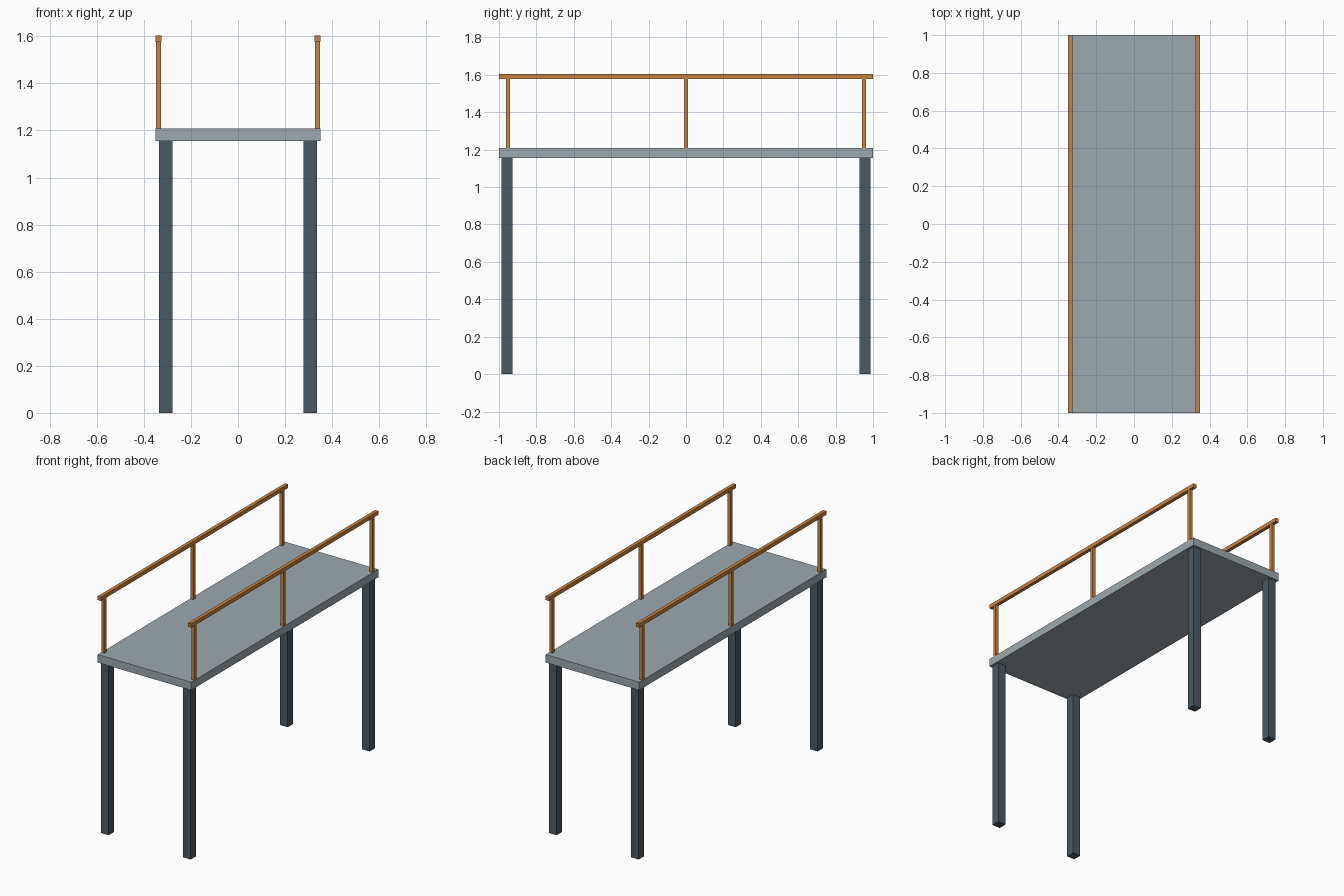
import bpy

cube = bpy.data.objects.get("Cube")
if cube:
    bpy.data.objects.remove(cube, do_unlink=True)


def material(name, rgb):
    mat = bpy.data.materials.new(name)
    mat.use_nodes = True
    mat.diffuse_color = (*rgb, 1)
    mat.node_tree.nodes["Principled BSDF"].inputs["Base Color"].default_value = (*rgb, 1)
    return mat


def box(name, center, size, mat):
    bpy.ops.mesh.primitive_cube_add(size=1, location=center)
    obj = bpy.context.object
    obj.name = name
    obj.scale = size
    bpy.ops.object.transform_apply(location=False, rotation=False, scale=True)
    obj.data.materials.append(mat)
    return obj


deck_grey = material("pale blue grey", (0.34, 0.40, 0.43))
leg_grey = material("dark slate", (0.07, 0.10, 0.122))
rail_orange = material("orange", (0.59, 0.235, 0.05))

DECK_BOTTOM, DECK_TOP = 1.155, 1.209
RAIL_BOTTOM, RAIL_TOP = 1.578, 1.604
RAIL_X = 0.338

# Platform deck
box("deck", (0, 0, (DECK_BOTTOM + DECK_TOP) / 2),
    (0.7, 2, DECK_TOP - DECK_BOTTOM), deck_grey)

for side, sx in (("left", 1), ("right", -1)):
    # Square legs at the corners
    for end, sy in (("front", -1), ("back", 1)):
        box(f"{end}_{side}_leg", (sx * 0.307, sy * 0.957, DECK_BOTTOM / 2),
            (0.058, 0.058, DECK_BOTTOM), leg_grey)

    # Handrail and its three posts
    box(f"{side}_handrail", (sx * RAIL_X, 0, (RAIL_BOTTOM + RAIL_TOP) / 2),
        (0.024, 2, RAIL_TOP - RAIL_BOTTOM), rail_orange)
    for place, y in (("front", -0.952), ("middle", 0), ("back", 0.952)):
        box(f"{place}_{side}_rail_post", (sx * RAIL_X, y, (DECK_TOP + RAIL_BOTTOM) / 2),
            (0.022, 0.022, RAIL_BOTTOM - DECK_TOP), rail_orange)
